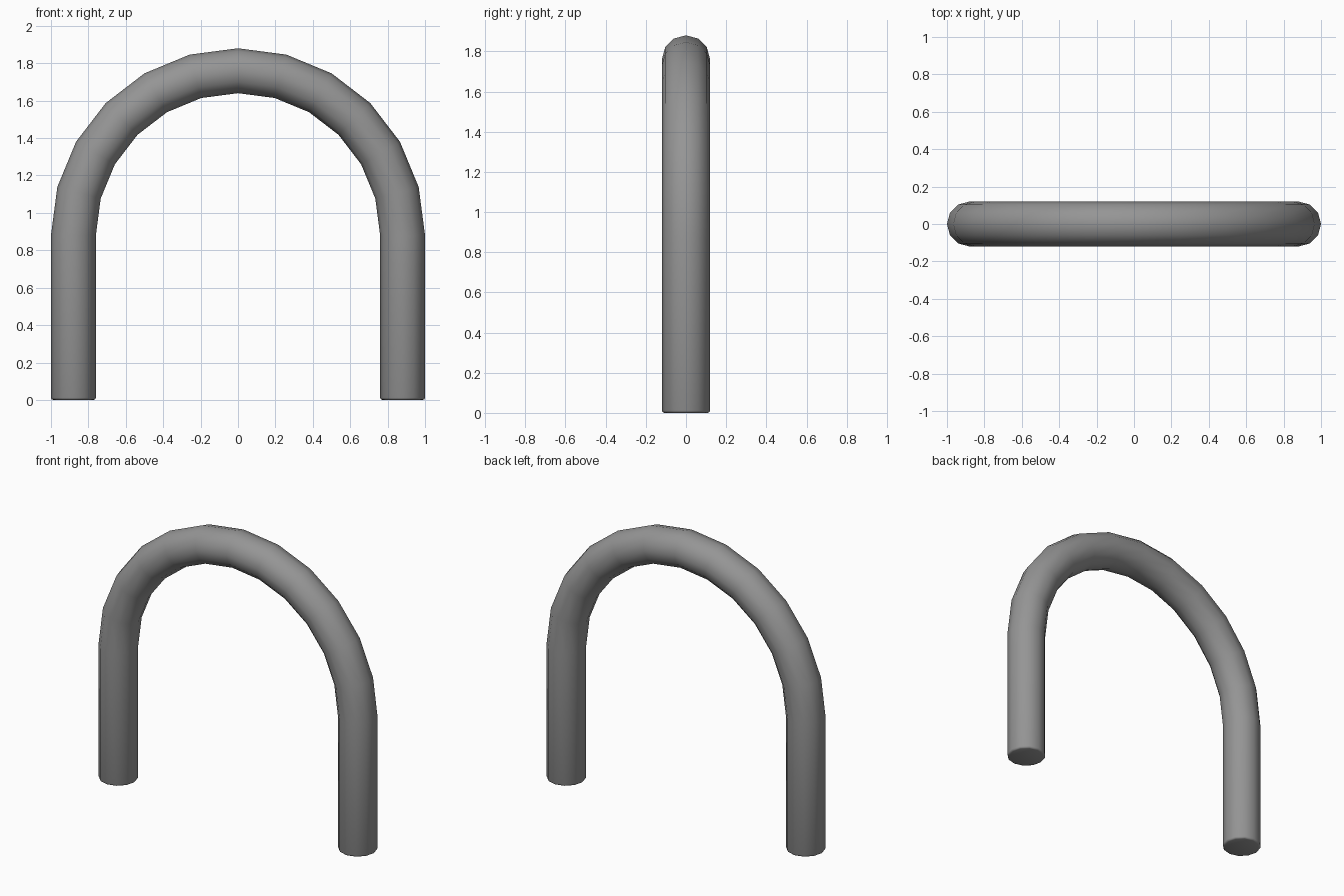
import bpy, bmesh
from math import sin, cos, pi, radians

if "Cube" in bpy.data.objects:
    bpy.data.objects.remove(bpy.data.objects["Cube"])

SIDES, BEND, TUBE, RIM = 12, 0.88, 0.12, 0.012

# tube path as rings: (x, z, tilt angle, ring radius), with rounded rims at the feet
left = [(-BEND, RIM * (1 - sin(a)), 0.0, TUBE - RIM * (1 - cos(a)))
        for a in (pi / 2, pi / 4, 0)]
right = [(-x, z, pi, r) for x, z, t, r in reversed(left)]
arc = [(-BEND * cos(t), BEND + BEND * sin(t), t, TUBE)
       for t in (radians(15 * i) for i in range(13))]

# sweep a 12-sided ring along the arch
bm = bmesh.new()
rings = []
for x, z, t, r in left + arc + right:
    ring = []
    for k in range(SIDES):
        a = 2 * pi * k / SIDES
        out = r * cos(a)
        ring.append(bm.verts.new((x - out * cos(t), r * sin(a), z + out * sin(t))))
    rings.append(ring)
for a, b in zip(rings, rings[1:]):
    for k in range(SIDES):
        n = (k + 1) % SIDES
        bm.faces.new((a[k], a[n], b[n], b[k]))

# flat feet
bm.faces.new(rings[0])
bm.faces.new(rings[-1])
bmesh.ops.recalc_face_normals(bm, faces=bm.faces)

mesh = bpy.data.meshes.new("arch_tube")
bm.to_mesh(mesh)
bm.free()
arch = bpy.data.objects.new("arch_tube", mesh)
bpy.context.collection.objects.link(arch)

# dark grey metal
metal = bpy.data.materials.new("dark_metal")
metal.diffuse_color = (0.3, 0.3, 0.3, 1)
metal.use_nodes = True
metal.node_tree.nodes["Principled BSDF"].inputs["Base Color"].default_value = metal.diffuse_color
mesh.materials.append(metal)

bpy.context.view_layer.objects.active = arch
arch.select_set(True)
bpy.ops.object.shade_smooth_by_angle(angle=radians(50))
